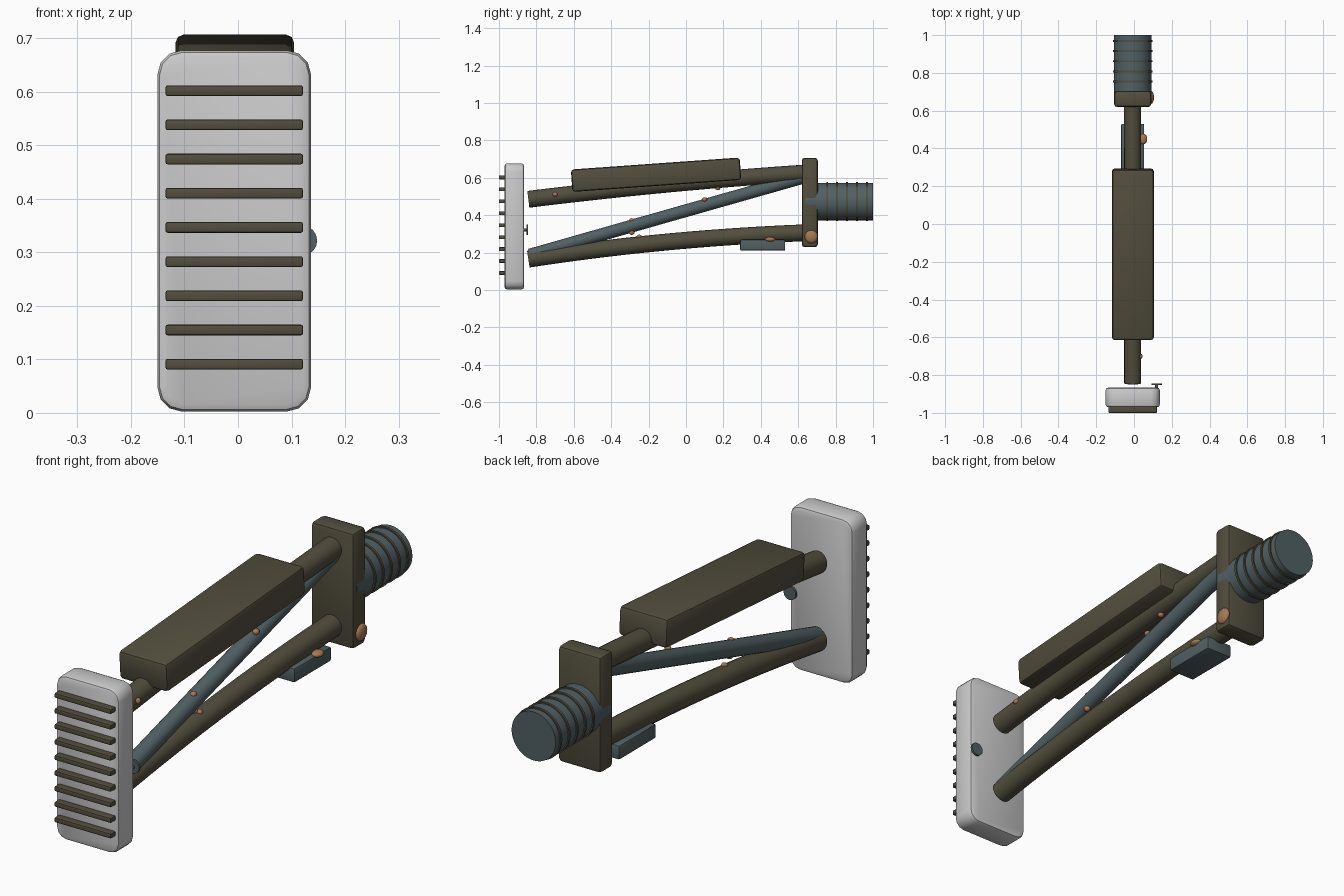
import bpy, bmesh, math
from mathutils import Vector, Matrix

if "Cube" in bpy.data.objects:
    bpy.data.objects.remove(bpy.data.objects["Cube"])

CX = -0.007  # the main assembly sits slightly left of the bounding centre


def material(name, rgb):
    m = bpy.data.materials.new(name)
    m.diffuse_color = (*rgb, 1)
    m.use_nodes = True
    m.node_tree.nodes["Principled BSDF"].inputs["Base Color"].default_value = m.diffuse_color
    return m


OLIVE = material("dark olive", (0.085, 0.076, 0.047))
SLATE = material("slate blue", (0.082, 0.118, 0.128))
GREY = material("light grey", (0.60, 0.60, 0.60))
COPPER = material("copper", (0.38, 0.19, 0.085))


def finish(name, bm, mat, angle=35):
    bmesh.ops.recalc_face_normals(bm, faces=bm.faces)
    me = bpy.data.meshes.new(name)
    bm.to_mesh(me)
    bm.free()
    me.materials.append(mat)
    ob = bpy.data.objects.new(name, me)
    bpy.context.collection.objects.link(ob)
    bpy.context.view_layer.objects.active = ob
    ob.select_set(True)
    bpy.ops.object.shade_smooth_by_angle(angle=math.radians(angle))
    ob.select_set(False)
    return ob


def box(name, center, size, mat, bevel=0.0, tilt=0.0, corner=0.0):
    bm = bmesh.new()
    bmesh.ops.create_cube(bm, size=1)
    bmesh.ops.scale(bm, vec=size, verts=bm.verts)
    if corner:  # round the outline seen from the front
        long = [e for e in bm.edges
                if abs(e.verts[0].co.y - e.verts[1].co.y) > size[1] * 0.9]
        bmesh.ops.bevel(bm, geom=long, offset=corner, segments=3, profile=0.5, affect='EDGES')
    if bevel:
        edges = [e for e in bm.edges if e.calc_face_angle(0) > 1.2]
        bmesh.ops.bevel(bm, geom=edges, offset=bevel, segments=2, profile=0.5, affect='EDGES')
    bm.transform(Matrix.Translation(center) @ Matrix.Rotation(tilt, 4, 'X'))
    return finish(name, bm, mat)


def tube(name, pts, r, mat, x=CX, n=20):
    # sweep a circle along a smooth quadratic path in the y-z plane
    a, m, b = (Vector((x, *p)) for p in pts)
    c = 2 * m - (a + b) / 2
    steps = 12
    bm = bmesh.new()
    rings = []
    for i in range(steps + 1):
        t = i / steps
        p = (1 - t) ** 2 * a + 2 * t * (1 - t) * c + t * t * b
        d = ((1 - t) * (c - a) + t * (b - c)).normalized()
        up = Vector((1, 0, 0)).cross(d)
        rings.append([bm.verts.new(p + r * (math.cos(k * math.tau / n) * Vector((1, 0, 0))
                                            + math.sin(k * math.tau / n) * up)) for k in range(n)])
    for q, s in zip(rings, rings[1:]):
        for k in range(n):
            bm.faces.new((q[k], q[(k + 1) % n], s[(k + 1) % n], s[k]))
    bm.faces.new(rings[0])
    bm.faces.new(rings[-1])
    return finish(name, bm, mat)


def disc(name, center, r, depth, mat, n=32):
    # cylinder along y
    bm = bmesh.new()
    bmesh.ops.create_cone(bm, cap_ends=True, segments=n, radius1=r, radius2=r, depth=depth)
    bm.transform(Matrix.Translation(center) @ Matrix.Rotation(math.pi / 2, 4, 'X'))
    return finish(name, bm, mat)


def rivet(name, center, radii):
    bm = bmesh.new()
    bmesh.ops.create_uvsphere(bm, u_segments=16, v_segments=10, radius=1)
    bm.transform(Matrix.Translation(center) @ Matrix.Diagonal((*radii, 1)))
    return finish(name, bm, COPPER, 60)


# butt plate with ribbed pad
box("butt_plate", (CX, -0.918, 0.34), (0.287, 0.104, 0.675), GREY, bevel=0.014, corner=0.045)
for i in range(9):
    box(f"grip_rib_{i + 1}", (CX, -0.98, 0.091 + i * 0.0639), (0.257, 0.04, 0.02), OLIVE, bevel=0.004)

# small button behind the plate
disc("button_stem", (0.12, -0.86, 0.322), 0.008, 0.03, SLATE, 12)
disc("button_head", (0.12, -0.849, 0.322), 0.028, 0.009, SLATE, 16)

# frame tubes and brace
tube("upper_tube", [(-0.843, 0.485), (-0.1, 0.566), (0.66, 0.627)], 0.045, OLIVE)
tube("lower_tube", [(-0.843, 0.165), (-0.1, 0.257), (0.66, 0.307)], 0.045, OLIVE)
tube("diagonal_brace", [(-0.835, 0.187), (-0.1, 0.396), (0.65, 0.609)], 0.034, SLATE)

# cheek rest on top, small block below
box("cheek_rest", (-0.006, -0.16, 0.6165), (0.222, 0.905, 0.12), OLIVE, bevel=0.016,
    tilt=math.atan(0.071))
box("lower_block", (-0.007, 0.41, 0.24), (0.122, 0.24, 0.058), SLATE, bevel=0.006)

# mounting block, neck and neck rings
box("mounting_block", (CX, 0.662, 0.468), (0.196, 0.086, 0.478), OLIVE, bevel=0.016)
disc("neck", (CX, 0.82, 0.473), 0.1, 0.36, SLATE, 40)
for i in range(5):
    disc(f"neck_ring_{i + 1}", (CX, 0.755 + i * 0.0533, 0.473), 0.105, 0.01, OLIVE, 40)

# copper fasteners
rivet("block_bolt", (0.09, 0.67, 0.285), (0.016, 0.035, 0.035))
rivet("lower_block_bolt", (0.048, 0.45, 0.271), (0.022, 0.028, 0.013))
for i, p in enumerate([(0.033, -0.7, 0.511), (0.0, 0.17, 0.546), (0.0, -0.29, 0.372),
                       (0.012, 0.1, 0.484), (0.0, -0.25, 0.284), (0.005, -0.29, 0.307)]):
    rivet(f"small_rivet_{i + 1}", p, (0.013, 0.014, 0.012))
